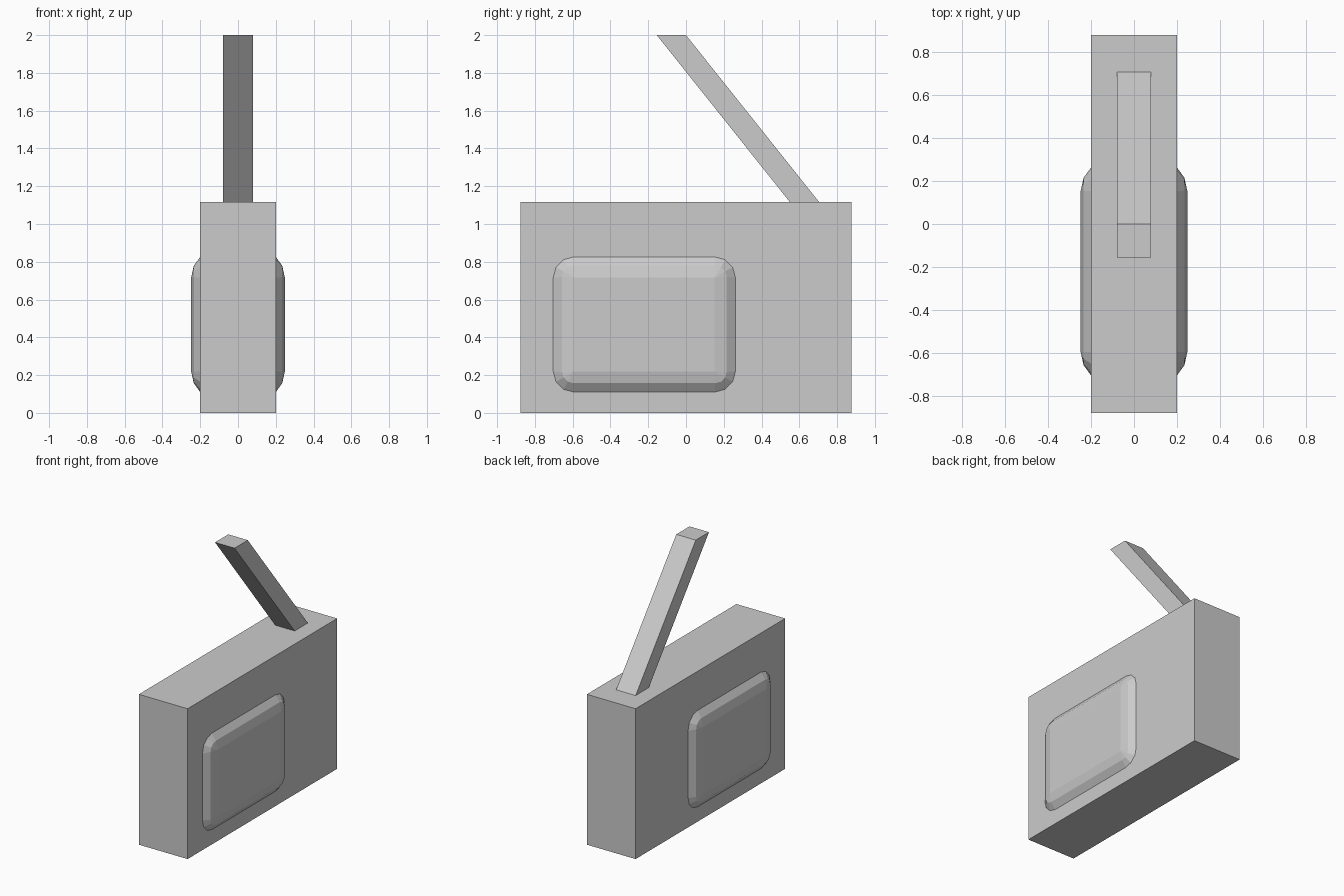
import bpy, bmesh
from math import sin, cos, pi

if "Cube" in bpy.data.objects:
    bpy.data.objects.remove(bpy.data.objects["Cube"])


def loft(name, rings):
    """Skin equal-length rings of points and cap both ends."""
    bm = bmesh.new()
    loops = [[bm.verts.new(p) for p in ring] for ring in rings]
    for a, b in zip(loops, loops[1:]):
        for i in range(len(a)):
            j = (i + 1) % len(a)
            bm.faces.new((a[i], a[j], b[j], b[i]))
    bm.faces.new(loops[0][::-1])
    bm.faces.new(loops[-1])
    bmesh.ops.remove_doubles(bm, verts=bm.verts[:], dist=0.0001)
    bmesh.ops.recalc_face_normals(bm, faces=bm.faces[:])
    mesh = bpy.data.meshes.new(name)
    bm.to_mesh(mesh)
    bm.free()
    obj = bpy.data.objects.new(name, mesh)
    bpy.context.collection.objects.link(obj)
    return obj


def rect(hx, y0, y1, z):
    return [(-hx, y0, z), (hx, y0, z), (hx, y1, z), (-hx, y1, z)]


def rounded_rect(x, inset, radius, segments=3):
    """Rounded rectangle in the YZ plane for the side panel."""
    y0, y1, z0, z1 = -0.703 + inset, 0.262 - inset, 0.11 + inset, 0.826 - inset
    corners = [(y1 - radius, z1 - radius), (y0 + radius, z1 - radius),
               (y0 + radius, z0 + radius), (y1 - radius, z0 + radius)]
    pts = []
    for k, (cy, cz) in enumerate(corners):
        for s in range(segments + 1):
            a = (k + s / segments) * pi / 2
            pts.append((x, cy + radius * cos(a), cz + radius * sin(a)))
    return pts


# Main case
loft("case", [rect(0.20, -0.877, 0.877, 0), rect(0.20, -0.877, 0.877, 1.116)])

# Slanted bar on top, cut level at both ends
loft("slanted_bar", [rect(0.08, 0.55, 0.705, 1.116), rect(0.08, -0.155, 0.0, 2.0)])

# Bevelled panel running through the case, bulging on both sides
profile = [(0.20, 0.0, 0.11), (0.234, 0.047, 0.06), (0.248, 0.11, 0.0)]
rings = [rounded_rect(-x, i, r) for x, i, r in reversed(profile)]
rings += [rounded_rect(x, i, r) for x, i, r in profile]
loft("side_panel", rings)
